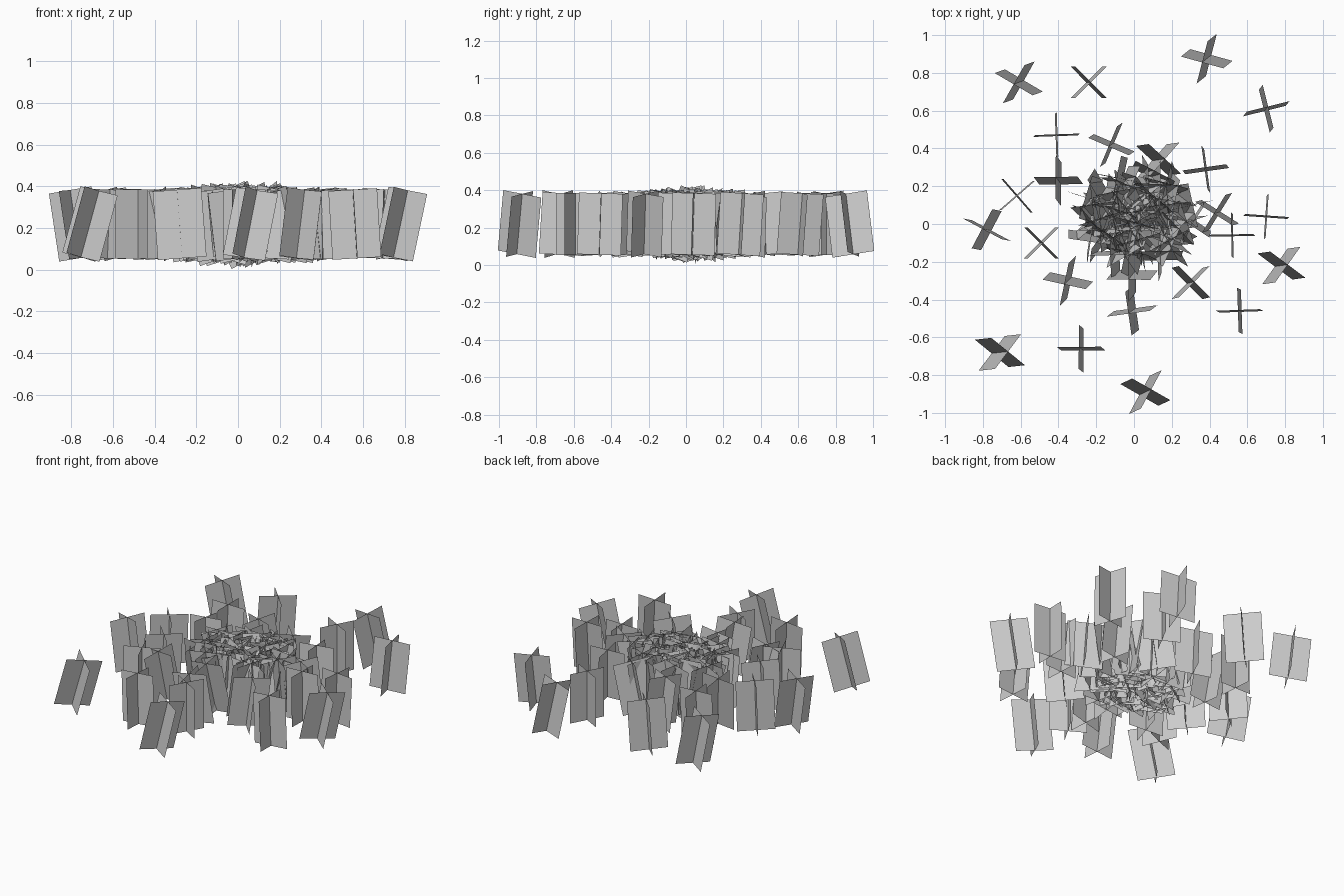
import bpy, math, random
from mathutils import Matrix, Vector

if "Cube" in bpy.data.objects:
    bpy.data.objects.remove(bpy.data.objects["Cube"])

random.seed(11)
W, H, ZC = 0.234, 0.33, 0.219


def tuft(name, x, y, yaw, lean_x, lean_y, scale=1.0, dz=0.0):
    """Two upright cards crossed at right angles, leaning by (lean_x, lean_y)."""
    axis = Vector((lean_x, lean_y, H)).normalized()
    tilt = Vector((0, 0, 1)).rotation_difference(axis).to_matrix().to_4x4()
    w, h = W / 2 * scale, H / 2 * scale
    verts, faces = [], []
    for k in range(2):
        m = (Matrix.Translation((x, y, ZC + dz)) @ tilt
             @ Matrix.Rotation(math.radians(yaw + 90 * k), 4, 'Z'))
        verts += [m @ Vector(p) for p in ((-w, 0, -h), (w, 0, -h), (w, 0, h), (-w, 0, h))]
        faces.append([4 * k + i for i in range(4)])
    mesh = bpy.data.meshes.new(name)
    mesh.from_pydata(verts, [], faces)
    ob = bpy.data.objects.new(name, mesh)
    bpy.context.collection.objects.link(ob)


# Scattered outer tufts: x, y, yaw, lean x, lean y
outer = [
    (-.61, .75, -30, -.055, -.02), (-.24, .75, -45, .025, .0), (.385, .875, -15, -.05, -.04),
    (.30, .62, 62, 0, 0), (.70, .61, 14, .02, .025), (-.41, .47, 2, .01, .01),
    (-.62, .15, 41, .012, 0), (-.78, -.03, -28, -.05, .01), (-.49, -.10, -45, .02, .0),
    (-.48, -.33, 23, 0, 0), (-.35, -.30, -12, -.04, -.04), (-.71, -.68, -38, .09, .01),
    (-.28, -.66, 0, -.025, .02), (.03, -.59, 60, 0, 0), (.06, -.89, -29, .065, .03),
    (.56, -.46, 2, -.02, .01), (.78, -.22, -36, .07, .01), (.70, .04, -4, .01, .01),
    (.52, -.06, 1, -.01, .01), (.38, .29, 8, -.015, .02), (.30, -.31, -45, .04, .01),
    (-.01, -.46, 8, -.04, -.03), (-.01, -.27, 0, -.04, -.05), (-.12, .42, -23, -.03, -.02),
    (.13, .34, -42, .07, .01), (-.40, .23, 0, -.03, .04), (.44, .06, -32, -.035, -.01),
]
for i, t in enumerate(outer):
    tuft(f"outer_tuft_{i}", *t)

# Dense middle clump, leaning more towards the centre
for i in range(48):
    r = math.sqrt((i + 0.5) / 48) ** 1.3
    a = i * 2.39996 + random.uniform(-.2, .2)
    near = 1 - r
    b = random.uniform(0, math.tau)
    lean = random.uniform(.03, .07) + near * random.uniform(.03, .15)
    tuft(f"middle_tuft_{i}", .02 + .29 * r * math.cos(a), .04 + .24 * r * math.sin(a),
         random.uniform(0, 90), lean * math.cos(b), lean * math.sin(b),
         1 + .06 * near, random.uniform(-.012, .012) * near)
